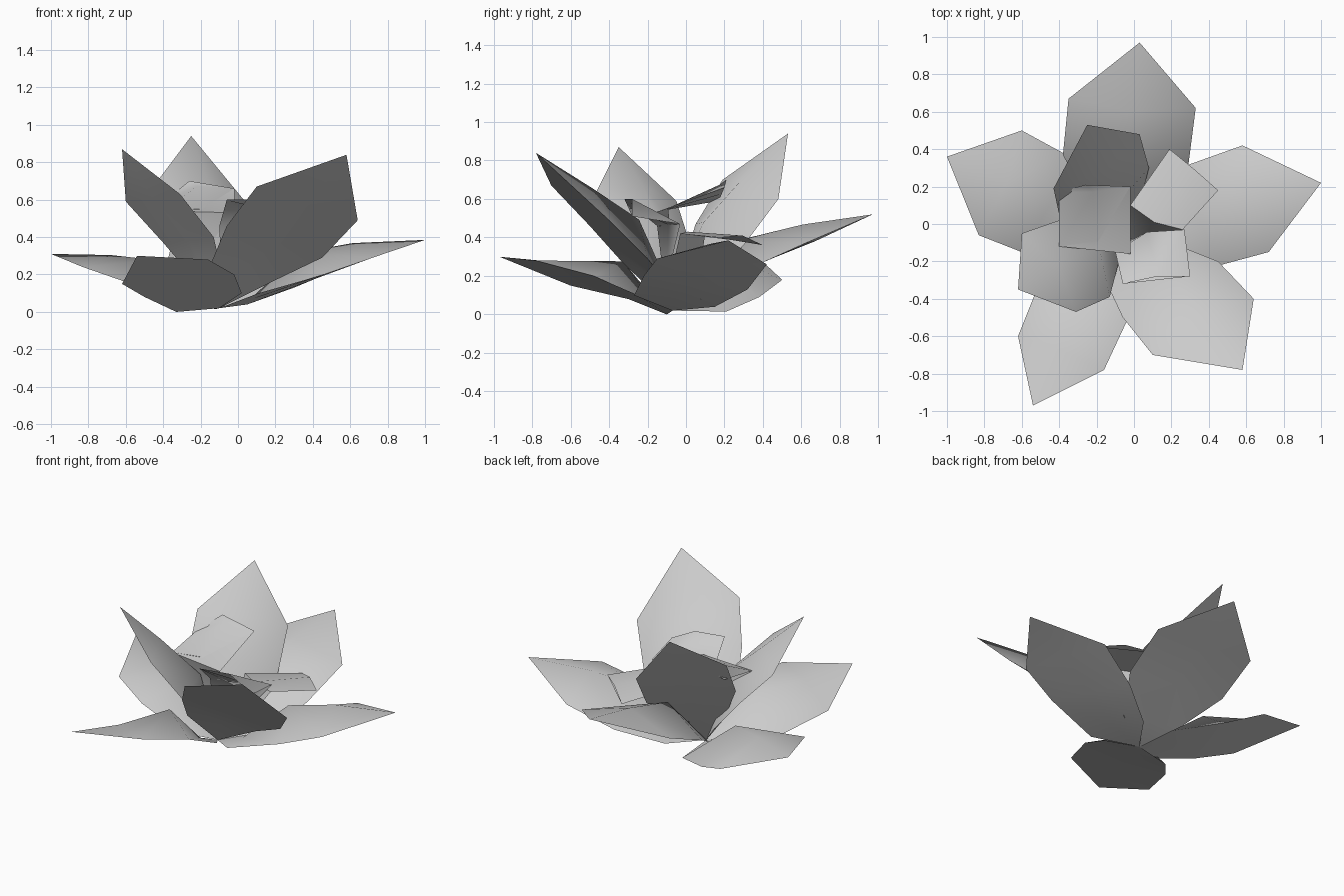
import bpy
from mathutils import Vector as V

if "Cube" in bpy.data.objects:
    bpy.data.objects.remove(bpy.data.objects["Cube"])

BASE = (-0.1, -0.07, 0.02)


def petal(name, rows, tip=None, root=BASE, humps=(.01, .16, .10)):
    """Closed petal: flat underside and a humped upper skin sharing the outline.
    rows = left/right edge points from root to tip, humps = spine height per row."""
    rows = [(V(a), V(b)) for a, b in rows]
    verts, faces = [V(root)], []
    prev = V(root)
    for (a, b), h in zip(rows, humps):
        mid = (a + b) / 2
        n = (b - a).cross(mid - prev).normalized()
        if n.z < 0:
            n = -n
        verts += [a, b, mid, mid + n * h]  # left, right, under, over
        prev = mid

    def fan(p, k):
        for s in (2, 3):
            faces.append((p, k, k + s))
            faces.append((p, k + s, k + 1))

    last = 1 + 4 * (len(rows) - 1)
    fan(0, 1)
    for k in range(1, last, 4):
        for s in (2, 3):
            faces.append((k, k + 4, k + 4 + s, k + s))
            faces.append((k + s, k + 4 + s, k + 5, k + 1))
    if tip:
        verts.append(V(tip))
        fan(len(verts) - 1, last)
    me = bpy.data.meshes.new(name)
    me.from_pydata([tuple(v) for v in verts], [], faces)
    ob = bpy.data.objects.new(name, me)
    bpy.context.collection.objects.link(ob)
    bpy.context.view_layer.objects.active = ob
    ob.select_set(True)
    bpy.ops.object.mode_set(mode='EDIT')
    bpy.ops.mesh.select_all(action='SELECT')
    bpy.ops.mesh.normals_make_consistent(inside=False)
    bpy.ops.object.mode_set(mode='OBJECT')
    bpy.ops.object.shade_smooth_by_angle(angle=1.0)
    ob.select_set(False)
    return ob


# Outer ring of five petals
petal("outer_petal_back",
      [((-.25, .12, .12), (.15, .08, .08)),
       ((-.38, .37, .26), (.29, .31, .23)),
       ((-.35, .67, .38), (.33, .62, .37))], (.03, .97, .52))
petal("outer_petal_left",
      [((-.12, .21, .015), (-.30, -.18, .06)),
       ((-.38, .38, .09), (-.60, -.15, .16)),
       ((-.60, .50, .18), (-.83, -.06, .24))], (-1, .36, .31))
petal("outer_petal_right",
      [((.05, .15, .04), (.11, -.27, .10)),
       ((.30, .32, .13), (.46, -.22, .20)),
       ((.58, .42, .26), (.72, -.15, .29))], (1, .22, .385))
petal("outer_petal_front_left",
      [((-.33, -.10, 0), (.02, -.25, .10)),
       ((-.50, -.30, .08), (-.02, -.48, .20)),
       ((-.62, -.60, .15), (-.16, -.78, .28))], (-.54, -.97, .30),
      humps=(.01, .15, .06))
petal("outer_petal_front_right",
      [((.20, -.10, .17), (-.14, -.33, .27)),
       ((.45, -.20, .29), (-.06, -.50, .46)),
       ((.64, -.40, .49), (.10, -.70, .67))], (.58, -.78, .84))

# Upright inner petals
inner = (.02, .12, .08)
petal("inner_petal_back",
      [((-.26, -.03, .22), (.03, .10, .17)),
       ((-.40, .05, .47), (.08, .30, .36)),
       ((-.43, .19, .70), (.03, .48, .60))], (-.25, .53, .94), humps=inner)
petal("inner_petal_left",
      [((-.22, .02, .16), (-.08, -.20, .18)),
       ((-.40, .02, .37), (-.13, -.39, .40)),
       ((-.60, -.05, .59), (-.31, -.47, .63))], (-.62, -.35, .87), humps=inner)

# Small centre petals curling over from the root
curl = (.02, .05, .05)
petal("centre_petal_left",
      [((-.24, -.06, .25), (-.10, -.04, .25)),
       ((-.40, -.12, .54), (-.02, -.16, .53)),
       ((-.40, .17, .59), (-.02, .20, .66))], (-.26, .21, .70), humps=curl)
petal("centre_petal_right",
      [((.09, -.09, .16), (-.07, .06, .16)),
       ((.26, -.03, .42), (-.02, .10, .42)),
       ((.45, .18, .40), (.19, .40, .36))], humps=(.02, .03, .03))
petal("centre_petal_front",
      [((.07, -.09, .22), (-.09, -.12, .22)),
       ((.27, -.03, .47), (-.10, -.15, .46)),
       ((.30, -.28, .51), (-.06, -.32, .60))], humps=curl)
